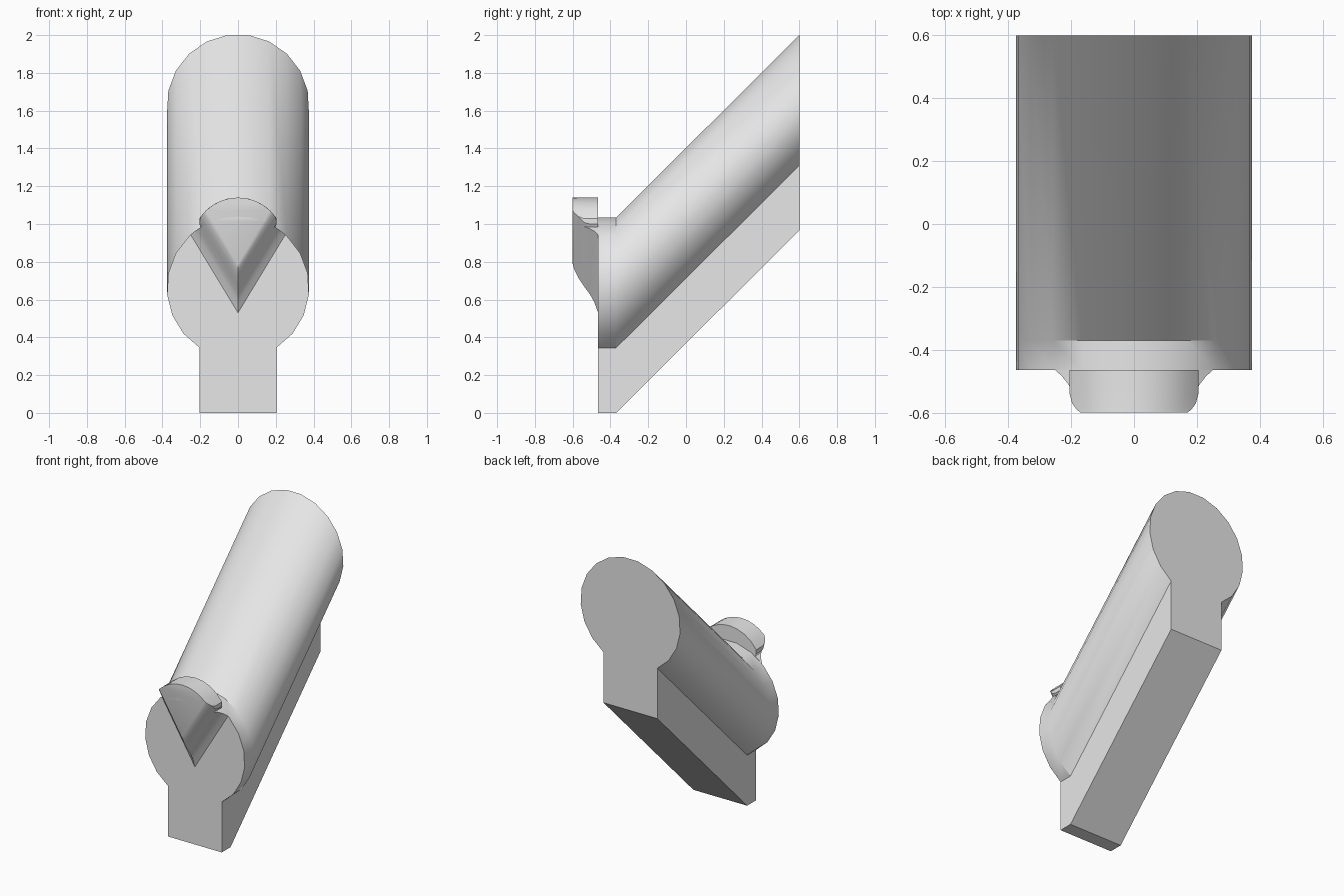
import bpy, bmesh
from math import sin, cos, asin, sqrt, radians, pi

cube = bpy.data.objects.get("Cube")
if cube:
    bpy.data.objects.remove(cube, do_unlink=True)

grey = bpy.data.materials.new("light_grey")
grey.use_nodes = True
grey.diffuse_color = (0.8, 0.8, 0.8, 1)
grey.node_tree.nodes["Principled BSDF"].inputs["Base Color"].default_value = (0.8, 0.8, 0.8, 1)


def loft(name, sections):
    """Solid through matching (y, [(x, z), ...]) sections, capped at both ends."""
    bm = bmesh.new()
    rings = [[bm.verts.new((x, y, z)) for x, z in pts] for y, pts in sections]
    for a, b in zip(rings, rings[1:]):
        for i in range(len(a)):
            j = (i + 1) % len(a)
            bm.faces.new((a[i], a[j], b[j], b[i]))
    bm.faces.new(rings[0])
    bm.faces.new(rings[-1])
    bmesh.ops.remove_doubles(bm, verts=bm.verts, dist=0.0005)
    bmesh.ops.recalc_face_normals(bm, faces=bm.faces)
    mesh = bpy.data.meshes.new(name)
    bm.to_mesh(mesh)
    bm.free()
    mesh.materials.append(grey)
    obj = bpy.data.objects.new(name, mesh)
    bpy.context.collection.objects.link(obj)
    bpy.ops.object.select_all(action='DESELECT')
    obj.select_set(True)
    bpy.context.view_layer.objects.active = obj
    bpy.ops.object.shade_smooth_by_angle(angle=radians(32))
    return obj


def arc(centre, radius, half, steps):
    """Arc over the top, from right to left, half angle each side."""
    angles = [half - 2 * half * i / steps for i in range(steps + 1)]
    return [(radius * sin(a), centre + radius * cos(a)) for a in angles]


# Keyhole bar: short straight front, then sheared upward to the back
CENTRE, RADIUS, STEM = 0.662, 0.377, 0.203
FRONT, BEND, BACK = -0.465, -0.37, 0.6
keyhole = arc(CENTRE, RADIUS, pi - asin(STEM / RADIUS), 17) + [(-STEM, 0), (STEM, 0)]
rise = 2 - max(z for x, z in keyhole)
raised = [(x, z + rise) for x, z in keyhole]
loft("keyhole_bar", [(FRONT, keyhole), (BEND, keyhole), (BACK, raised)])

# V-shaped nose: the keel drops along a curve towards the bar
KEEL = [(-0.6, 0.79), (-0.59, 0.755), (-0.57, 0.715), (-0.54, 0.67),
        (-0.51, 0.63), (-0.485, 0.585), (FRONT, 0.53)]
SLOPE = 1.65


def wedge_section(keel, centre, radius, limit, floor):
    """V from the keel up to a round top, with a limited half width."""
    d = keel - centre
    q = 1 + SLOPE ** 2
    hit = (-SLOPE * d + sqrt((SLOPE * d) ** 2 - q * (d * d - radius ** 2))) / q
    x = min(hit, limit)
    top = arc(centre, radius, asin(x / radius), 8)
    low = min(max(keel + SLOPE * x, floor), top[0][1])
    return [(0, keel), (x, low)] + top + [(-x, low)]


loft("nose_wedge", [(y, wedge_section(k, CENTRE, RADIUS, 0.3, 0)) for y, k in KEEL])
loft("nose_cap", [(y, wedge_section(k, 0.896, 0.244, 0.205, 1.0)) for y, k in KEEL])
